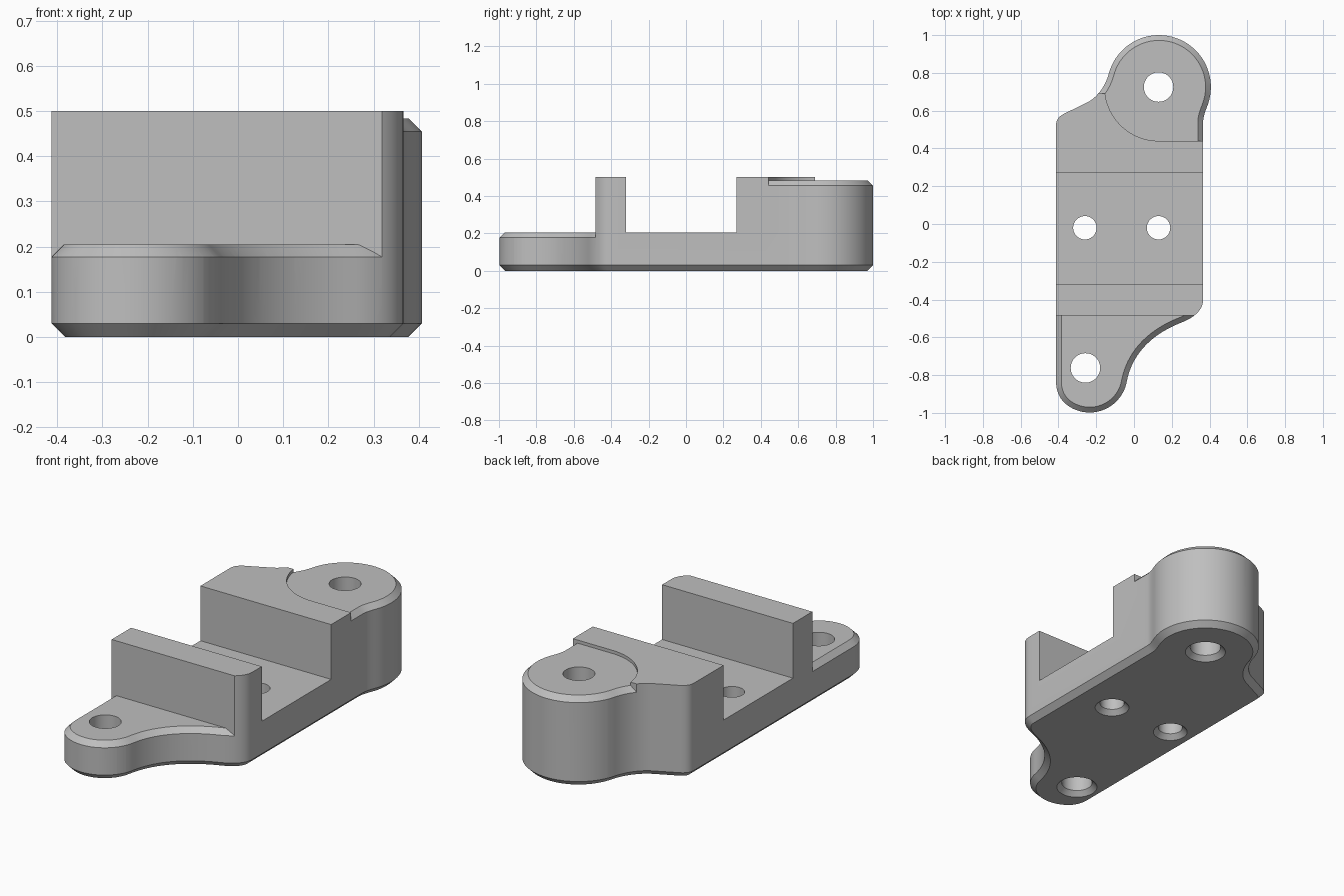
import bpy, bmesh
from math import cos, sin, radians
from mathutils import Vector
from mathutils.geometry import interpolate_bezier

cube = bpy.data.objects.get("Cube")
if cube:
    bpy.data.objects.remove(cube)

# Single grey material
grey = bpy.data.materials.new("grey")
grey.use_nodes = True
colour = (0.52, 0.52, 0.52, 1)
grey.diffuse_color = colour
for node in grey.node_tree.nodes:
    if node.type == "BSDF_PRINCIPLED":
        node.inputs["Base Color"].default_value = colour


def arc(cx, cy, r, a0, a1, n):
    angles = [radians(a0 + (a1 - a0) * i / n) for i in range(n + 1)]
    return [Vector((cx + r * cos(a), cy + r * sin(a))) for a in angles]


def bend(p0, h0, h1, p1, n=14):
    return [Vector(p[:2]) for p in interpolate_bezier(
        *[Vector((*q, 0)) for q in (p0, h0, h1, p1)], n)]


def join(*pieces):
    pts = []
    for piece in pieces:
        for p in piece:
            if not pts or (p - pts[-1]).length > 1e-4:
                pts.append(p)
    return pts


def offset(pts, d):
    """Move a counter-clockwise outline outwards by d, mitred."""
    out = []
    for i, p in enumerate(pts):
        a = (p - pts[i - 1]).normalized()
        b = (pts[(i + 1) % len(pts)] - p).normalized()
        na, nb = Vector((a.y, -a.x)), Vector((b.y, -b.x))
        out.append(p + (na + nb) * d / (1 + na.dot(nb)))
    return out


def loft(name, rings):
    """Closed solid through (outline, height) rings, bottom to top."""
    bm = bmesh.new()
    loops = [[bm.verts.new((p[0], p[1], z)) for p in pts] for pts, z in rings]
    n = len(loops[0])
    for low, high in zip(loops, loops[1:]):
        for i in range(n):
            j = (i + 1) % n
            bm.faces.new((low[i], low[j], high[j], high[i]))
    bm.faces.new(loops[0][::-1])
    bm.faces.new(loops[-1])
    mesh = bpy.data.meshes.new(name)
    bm.to_mesh(mesh)
    bm.free()
    mesh.materials.append(grey)
    obj = bpy.data.objects.new(name, mesh)
    bpy.context.collection.objects.link(obj)
    return obj


def prism(name, pts, z0, z1):
    return loft(name, [(pts, z0), (pts, z1)])


def slab(name, y0, y1, z0, z1):
    return prism(name, [(-0.7, y0), (0.7, y0), (0.7, y1), (-0.7, y1)], z0, z1)


def activate(obj):
    bpy.ops.object.select_all(action="DESELECT")
    bpy.context.view_layer.objects.active = obj
    obj.select_set(True)


def cut(obj, cutter):
    cutter.hide_render = True
    mod = obj.modifiers.new("cut", "BOOLEAN")
    mod.operation, mod.solver, mod.object = "DIFFERENCE", "EXACT", cutter
    activate(obj)
    bpy.ops.object.modifier_apply(modifier=mod.name)
    bpy.data.objects.remove(cutter)


# Plan outline: front foot, right flank, rear boss, left shoulder
toe = arc(-0.235, -0.798, 0.2, -120, -10, 24)
boss = arc(0.132, 0.725, 0.275, -15, 165, 40)
outline = join(
    bend((-0.413, -0.83), (-0.413, -0.89), (-0.39, -0.94), toe[0], 10),
    toe,
    bend(toe[-1], (-0.01, -0.69), (0.09, -0.585), (0.25, -0.522), 18),
    bend((0.25, -0.522), (0.32, -0.495), (0.366, -0.455), (0.366, -0.4)),
    bend((0.366, 0.54), (0.366, 0.58), (0.388, 0.616), boss[0], 10),
    boss,
    bend(boss[-1], (-0.15, 0.735), (-0.19, 0.672), (-0.25, 0.642)),
    bend((-0.372, 0.583), (-0.4, 0.568), (-0.413, 0.55), (-0.413, 0.52), 8))

# Main body with chamfered underside
body = loft("bracket_body", [(offset(outline, -0.03), 0), (outline, 0.03), (outline, 0.5)])


def chamfer_cap(top):
    """Sloped core that leaves a chamfered rim at the given top height."""
    return loft("rim_core", [(offset(outline, 0.045), top - 0.073),
                             (offset(outline, -0.028), top)])


# Clamping channel between the walls
cut(body, slab("channel", -0.32, 0.27, 0.205, 0.7))

# Low front foot with chamfered rim
foot_cut = slab("foot_cut", -1.3, -0.485, 0.15, 0.7)
cut(foot_cut, chamfer_cap(0.205))
cut(body, foot_cut)

# Shallow round-and-square recess over the rear boss
recess = [tuple(p) for p in arc(0.13, 0.725, 0.285, 187, 270, 24)]
recess += [(0.7, 0.44), (0.7, 1.3), (-0.7, 1.3), (-0.7, recess[0][1])]
recess_cut = prism("recess_cut", recess, 0.43, 0.7)
cut(recess_cut, chamfer_cap(0.483))
cut(body, recess_cut)

# Through holes, countersunk underneath
for x, y, r in ((0.13, 0.725, 0.078), (-0.26, -0.02, 0.062),
                (0.13, -0.02, 0.062), (-0.257, -0.762, 0.078)):
    wide, narrow = (arc(x, y, s, 0, 360, 48)[:-1] for s in (r + 0.035, r))
    cut(body, loft("hole", [(wide, -0.01), (narrow, 0.025), (narrow, 0.7)]))

activate(body)
bpy.ops.object.shade_smooth_by_angle(angle=radians(30))
